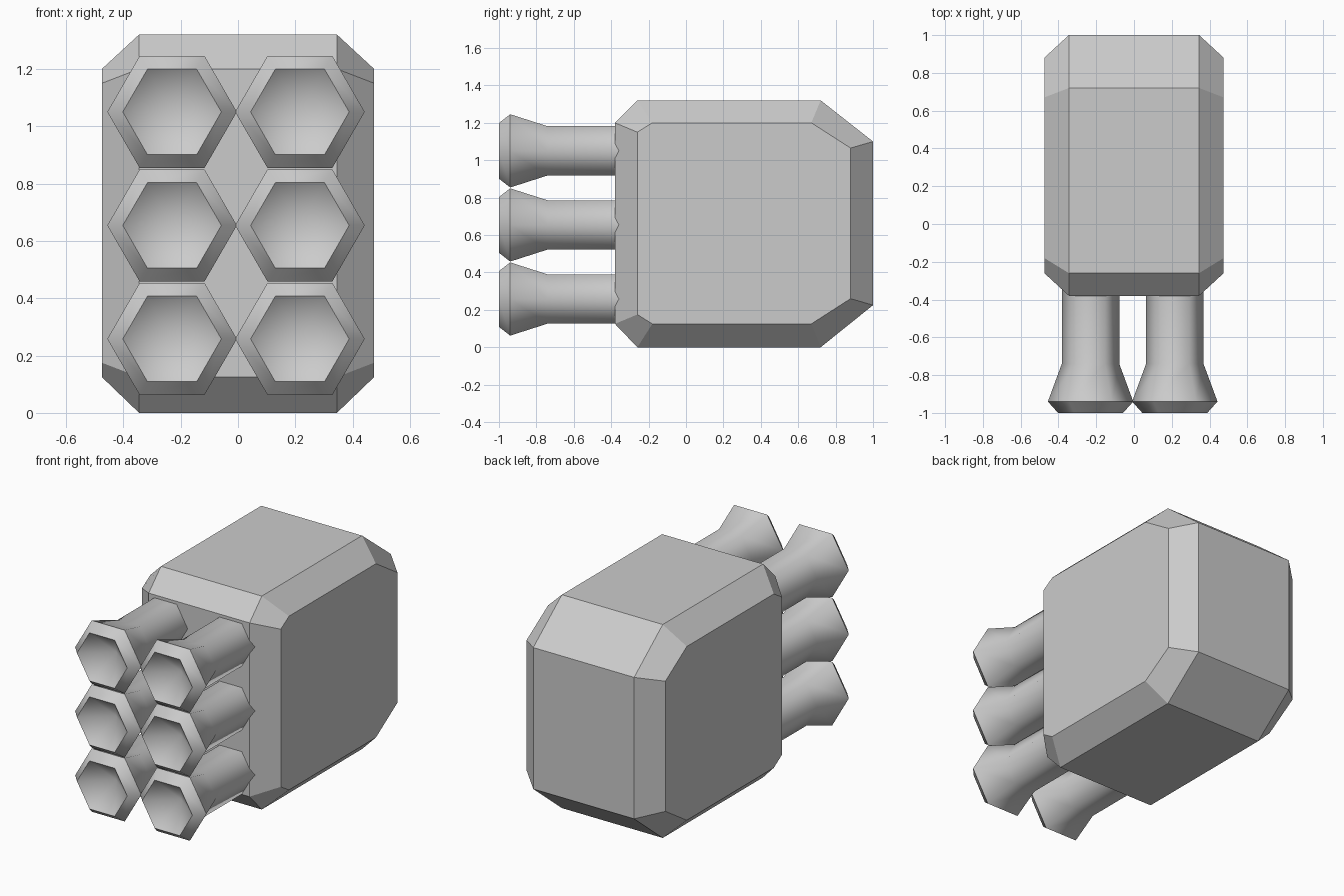
import bpy, bmesh
from math import cos, sin, pi

cube = bpy.data.objects.get("Cube")
if cube:
    bpy.data.objects.remove(cube, do_unlink=True)

grey = bpy.data.materials.new("light_grey")
grey.use_nodes = True
colour = (0.6, 0.6, 0.6, 1)
grey.diffuse_color = colour
grey.node_tree.nodes["Principled BSDF"].inputs["Base Color"].default_value = colour


def loft(name, rings, smooth=False, sharp_rings=(), end_point=None):
    """Skin equal-sized rings; the last ring closes to a point or a flat cap."""
    bm = bmesh.new()
    loops = [[bm.verts.new(p) for p in ring] for ring in rings]
    count = len(loops[0])
    for a, b in zip(loops, loops[1:]):
        for i in range(count):
            j = (i + 1) % count
            bm.faces.new((a[i], a[j], b[j], b[i]))
    bm.faces.new(loops[0])
    if end_point:
        tip = bm.verts.new(end_point)
        for i in range(count):
            bm.faces.new((loops[-1][i], loops[-1][(i + 1) % count], tip))
    else:
        bm.faces.new(loops[-1])
    bmesh.ops.recalc_face_normals(bm, faces=bm.faces)
    for f in bm.faces:
        f.smooth = smooth
    for r in sharp_rings:
        for i in range(count):
            bm.edges.get((loops[r][i], loops[r][(i + 1) % count])).smooth = False
    mesh = bpy.data.meshes.new(name)
    bm.to_mesh(mesh)
    bm.free()
    mesh.materials.append(grey)
    obj = bpy.data.objects.new(name, mesh)
    bpy.context.collection.objects.link(obj)
    return obj


# Housing: full outline in the middle, smaller outline on both side faces
outline = [(-0.38, 0.125), (-0.38, 1.2), (-0.26, 1.32), (0.72, 1.32),
           (1.0, 1.1), (1.0, 0.225), (0.72, 0), (-0.26, 0)]
side = [(-0.26, 0.175), (-0.26, 1.15), (-0.18, 1.2), (0.67, 1.2),
        (0.88, 1.065), (0.88, 0.26), (0.67, 0.125), (-0.18, 0.125)]
sections = [(-0.475, side), (-0.345, outline), (0.345, outline), (0.475, side)]
loft("housing", [[(x, y, z) for y, z in pts] for x, pts in sections])

# Barrels: hexagonal tubes with flared muzzles and a dished opening
barrel_profile = [(-0.3, 0.152), (-0.74, 0.152), (-0.94, 0.226), (-1.0, 0.172)]
for row, z in enumerate((0.258, 0.654, 1.05)):
    for label, x in (("right", -0.23), ("left", 0.216)):
        rings = [[(x + r * cos(i * pi / 3), y, z + r * sin(i * pi / 3))
                  for i in range(6)] for y, r in barrel_profile]
        loft(f"barrel_{label}_{row + 1}", rings, True, (0, 2, 3), (x, -0.86, z))
